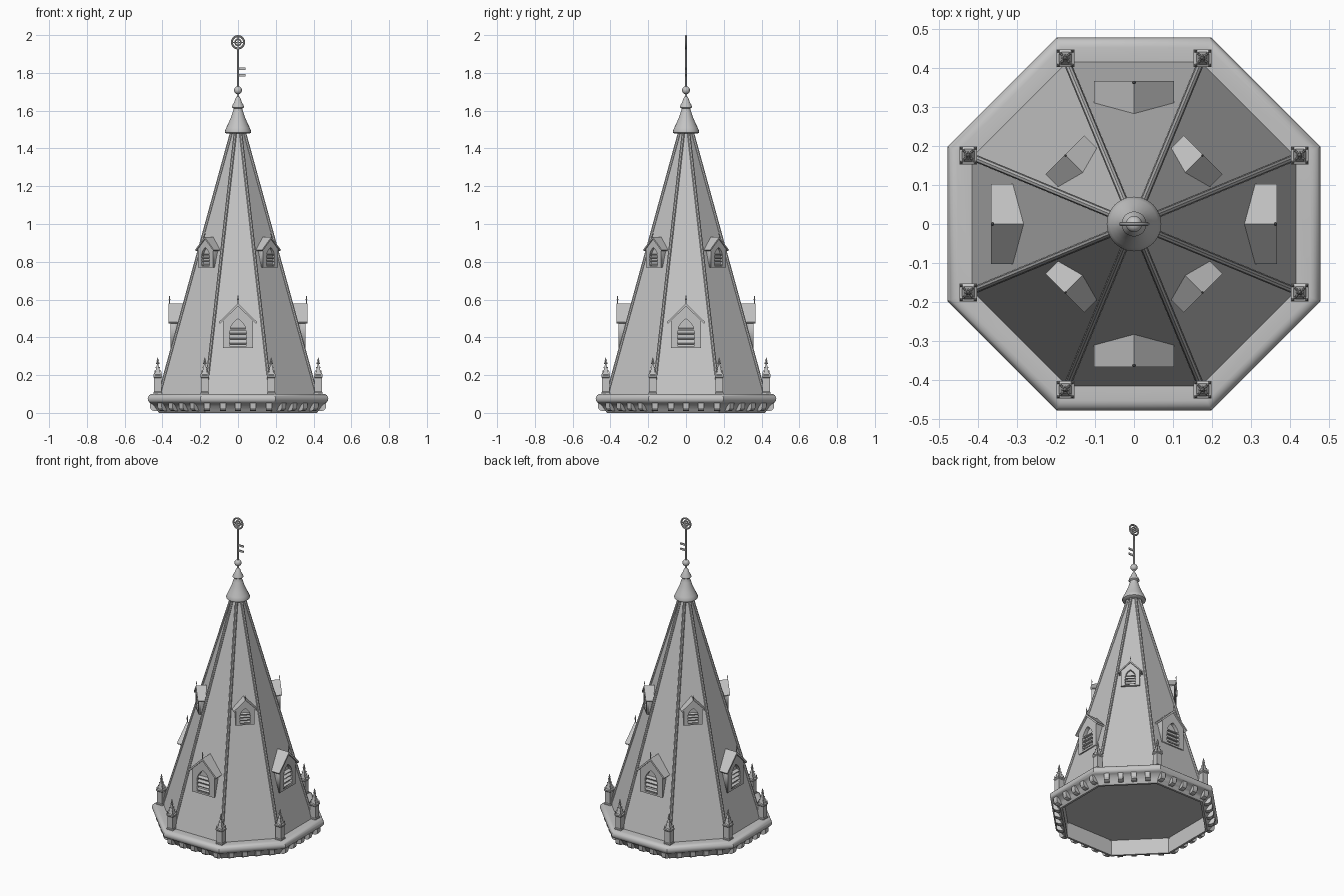
import bpy, bmesh, math
from mathutils import Matrix, Vector

if "Cube" in bpy.data.objects:
    bpy.data.objects.remove(bpy.data.objects["Cube"])

stone = bpy.data.materials.new("stone grey")
stone.diffuse_color = (0.55, 0.55, 0.55, 1)
stone.use_nodes = True
stone.node_tree.nodes["Principled BSDF"].inputs["Base Color"].default_value = stone.diffuse_color
C = math.cos(math.pi / 8)


def finish(bm, name, smooth=False):
    bmesh.ops.recalc_face_normals(bm, faces=bm.faces[:])
    me = bpy.data.meshes.new(name)
    bm.to_mesh(me)
    bm.free()
    me.materials.append(stone)
    ob = bpy.data.objects.new(name, me)
    bpy.context.collection.objects.link(ob)
    if smooth:
        bpy.ops.object.select_all(action='DESELECT')
        ob.select_set(True)
        bpy.context.view_layer.objects.active = ob
        bpy.ops.object.shade_smooth_by_angle(angle=math.radians(35))
    return ob


def lathe(bm, profile, n, spin=0.0, closed=False, matrix=Matrix()):
    rings = []
    for r, z in profile:
        rings.append([bm.verts.new(matrix @ Vector((r * math.cos(spin + 2 * math.pi * i / n),
                      r * math.sin(spin + 2 * math.pi * i / n), z))) for i in range(n)])
    pairs = list(zip(rings, rings[1:]))
    if closed:
        pairs.append((rings[-1], rings[0]))
    for a, b in pairs:
        for i in range(n):
            j = (i + 1) % n
            bm.faces.new((a[i], a[j], b[j], b[i]))
    if not closed:
        bm.faces.new(rings[0])
        bm.faces.new(rings[-1])


def box(bm, lo, hi, matrix=Matrix()):
    mid = [(a + b) / 2 for a, b in zip(lo, hi)]
    size = [b - a for a, b in zip(lo, hi)]
    bmesh.ops.create_cube(bm, size=1, matrix=matrix @ Matrix.Translation(mid) @ Matrix.Diagonal((*size, 1)))


def prism(bm, pts, y0, y1, matrix):
    # outline in local xz, extruded along local y
    a = [bm.verts.new(matrix @ Vector((x, y0, z))) for x, z in pts]
    b = [bm.verts.new(matrix @ Vector((x, y1, z))) for x, z in pts]
    bm.faces.new(a)
    bm.faces.new(b[::-1])
    for i in range(len(pts)):
        j = (i + 1) % len(pts)
        bm.faces.new((a[i], b[i], b[j], a[j]))


def apothem(z):
    return 0.415 - 0.275 * (z - 0.1)


# Octagonal spire, closed by a ceiling above the hollow base
bm = bmesh.new()
lathe(bm, [(apothem(z) / C, z) for z in (0.1, 1.55)], 8, math.pi / 8)
finish(bm, "spire_roof")

# Rounded octagonal cornice with sloping underside and open middle
bm = bmesh.new()
prof = [(0.405, 0.1), (0.405, 0.0), (0.418, 0.0), (0.43, 0.016), (0.441, 0.034), (0.452, 0.045)]
prof += [(0.452 + 0.026 * math.cos(a), 0.075 + 0.026 * math.sin(a))
         for a in [math.radians(d) for d in range(-75, 91, 15)]]
prof += [(0.414, 0.101)]
lathe(bm, [(r / C, z) for r, z in prof], 8, math.pi / 8, closed=True)
finish(bm, "cornice", True)

# Corbels under the cornice
bm = bmesh.new()
side = [(0.425, 0.01), (0.445, 0.01), (0.458, 0.015), (0.465, 0.026), (0.467, 0.052), (0.425, 0.052)]
for k in range(36):
    ang = math.radians(k * 10)
    face = round(ang / (math.pi / 4)) * math.pi / 4
    t = 0.45 * math.tan(ang - face)
    m = Matrix.Rotation(face, 4, 'Z') @ Matrix.Translation((0, t, 0))
    prism(bm, side, -0.015, 0.015, m)
finish(bm, "corbels")

# Ribs along the eight hips
bm = bmesh.new()
for k in range(8):
    rot = Matrix.Rotation(math.pi / 8 + k * math.pi / 4, 4, 'Z')
    a = rot @ Vector((apothem(0.1) / C, 0, 0.1))
    b = rot @ Vector((apothem(1.5) / C, 0, 1.5))
    d = b - a
    q = d.to_track_quat('Z', 'Y').to_matrix().to_4x4()
    lathe(bm, [(0.009, 0), (0.009, d.length)], 8, 0, matrix=Matrix.Translation(a) @ q)
finish(bm, "hip_ribs", True)

# Corner pinnacles with crockets
bm = bmesh.new()
S = math.sqrt(2)
for k in range(8):
    ang = math.pi / 8 + k * math.pi / 4
    m = Matrix.Translation((0.46 * math.cos(ang), 0.46 * math.sin(ang), 0))
    lathe(bm, [(r * S, z) for r, z in [(0.022, 0.095), (0.022, 0.108), (0.019, 0.112), (0.019, 0.185),
               (0.023, 0.19), (0.023, 0.198), (0.016, 0.202), (0.003, 0.262)]], 4, math.pi / 4, matrix=m)
    lathe(bm, [(0.003, 0.255), (0.004, 0.27), (0.006, 0.275), (0.001, 0.293)], 8, matrix=m)
    for i in range(4):
        r4 = m @ Matrix.Rotation(math.pi / 2 * i, 4, 'Z')
        # corner knobs, then crockets climbing the edges, then the cross knobs
        lathe(bm, [(0.005, 0.196), (0.005, 0.204), (0.001, 0.218)], 4, math.pi / 4,
              matrix=r4 @ Matrix.Translation((0.018, 0.018, 0)))
        for z in (0.222, 0.24):
            r = 0.017 - 0.217 * (z - 0.202)
            bmesh.ops.create_icosphere(bm, subdivisions=1, radius=0.004,
                                       matrix=r4 @ Matrix.Translation((r, r, z)))
        bmesh.ops.create_icosphere(bm, subdivisions=1, radius=0.004,
                                   matrix=r4 @ Matrix.Translation((0.007, 0, 0.263)))
finish(bm, "corner_pinnacles")


# Pointed window outline: half width w, sill z0, springing z1
def arch(w, z0, z1):
    pts = [(-w, z0), (w, z0)]
    right = [(-w + 2 * w * math.cos(math.radians(d)), z1 + 2 * w * math.sin(math.radians(d)))
             for d in range(0, 61, 12)]
    return pts + right + [(-x, z) for x, z in right[-2::-1]]


def spline(cu, pts):
    s = cu.splines.new('POLY')
    s.points.add(len(pts) - 1)
    for p, (x, z) in zip(s.points, pts):
        p.co = (x, z, 0, 1)
    s.use_cyclic_u = True


def plate_with_hole(outer, inner, depth):
    cu = bpy.data.curves.new("plate", 'CURVE')
    cu.dimensions = '2D'
    cu.fill_mode = 'BOTH'
    cu.extrude = depth / 2
    spline(cu, outer)
    spline(cu, inner)
    ob = bpy.data.objects.new("plate", cu)
    bpy.context.collection.objects.link(ob)
    bpy.context.view_layer.update()
    me = bpy.data.meshes.new_from_object(ob.evaluated_get(bpy.context.evaluated_depsgraph_get()))
    bpy.data.objects.remove(ob)
    return me


gable = [(-0.08, -0.002), (0.08, -0.002), (0.08, 0.143), (0, 0.223), (-0.08, 0.143)]
front = plate_with_hole(gable, arch(0.045, 0.01, 0.075), 0.022)
upright = Matrix.Rotation(math.pi / 2, 4, 'X')


def dormer(name, angle, z0, s, out):
    # local -y points outward from the spire face
    m = (Matrix.Rotation(angle, 4, 'Z') @ Matrix.Translation((0, -apothem(z0) - out, z0))
         @ Matrix.Diagonal((s, s, s, 1)))
    bm = bmesh.new()
    bm.from_mesh(front)
    bmesh.ops.transform(bm, matrix=m @ Matrix.Translation((0, 0.002, 0)) @ upright, verts=bm.verts[:])
    prism(bm, gable, 0.0132, 0.08, m)
    for i in range(4):  # tilted louvres
        box(bm, (-0.045, -0.009, -0.003), (0.045, 0.013, 0.003),
            m @ Matrix.Translation((0, 0.001, 0.02 + i * 0.026)) @ Matrix.Rotation(0.3, 4, 'X'))
    # roof slabs and ridge finial
    prism(bm, [(0, 0.235), (0.102, 0.135), (0.095, 0.127), (0, 0.22), (-0.095, 0.127), (-0.102, 0.135)],
          -0.019, 0.09, m)
    lathe(bm, [(0.003, 0.225), (0.003, 0.25), (0.005, 0.255), (0.001, 0.278)], 6,
          matrix=m @ Matrix.Translation((0, -0.015, 0)))
    finish(bm, name)


for k in range(4):
    dormer("lower_dormer", k * math.pi / 2, 0.345, 1.0, 0.0)
    dormer("upper_dormer", k * math.pi / 2 + math.pi / 4, 0.77, 0.69, 0.007)

# Bell-shaped cap, collar and ball
bm = bmesh.new()
lathe(bm, [(0.035, 1.478), (0.06, 1.478), (0.069, 1.484), (0.07, 1.492), (0.062, 1.51), (0.05, 1.535),
           (0.037, 1.565), (0.029, 1.59), (0.023, 1.606), (0.023, 1.612), (0.032, 1.618), (0.03, 1.628),
           (0.02, 1.645), (0.012, 1.668), (0.006, 1.675), (0.006, 1.692)], 24)
finish(bm, "spire_cap", True)
bm = bmesh.new()
bmesh.ops.create_uvsphere(bm, u_segments=20, v_segments=12, radius=0.021,
                          matrix=Matrix.Translation((0, 0, 1.708)))
finish(bm, "finial_ball", True)

# Vane rod with two side bars
bm = bmesh.new()
lathe(bm, [(0.006, 1.69), (0.005, 1.93)], 10)
for z in (1.788, 1.822):
    box(bm, (0, -0.003, z - 0.006), (0.04, 0.003, z + 0.006))
finish(bm, "vane_rod", True)

# Wheel at the top: two rings and crossed spokes
bm = bmesh.new()
hub = Matrix.Translation((0, 0, 1.962)) @ upright
for R, r in ((0.0325, 0.0055), (0.016, 0.004)):
    lathe(bm, [(R + r * math.cos(math.pi * j / 4), r * math.sin(math.pi * j / 4)) for j in range(8)],
          32, closed=True, matrix=hub)
for k in range(2):
    box(bm, (-0.032, -0.0025, -0.0025), (0.032, 0.0025, 0.0025),
        hub @ Matrix.Rotation(k * math.pi / 2, 4, 'Z'))
finish(bm, "vane_wheel", True)
